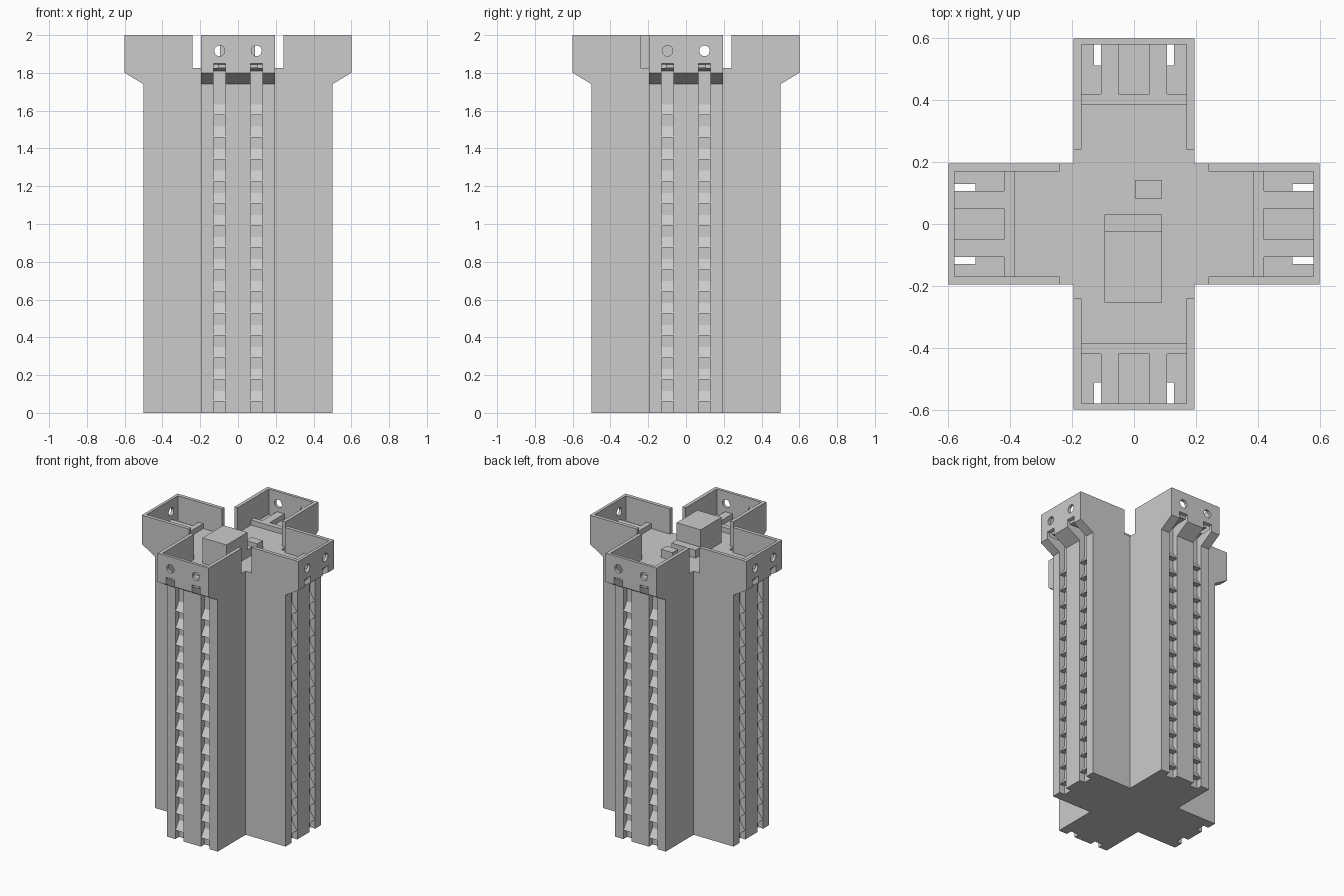
import bpy, bmesh, math
from mathutils import Matrix, Vector

if "Cube" in bpy.data.objects:
    bpy.data.objects.remove(bpy.data.objects["Cube"])

W, WI = 0.195, 0.17          # outer / inner half width of an arm
DECK, STEP = 1.825, 1.86     # roof deck and raised step heights


def make(name, bm):
    bmesh.ops.recalc_face_normals(bm, faces=bm.faces)
    me = bpy.data.meshes.new(name)
    bm.to_mesh(me)
    bm.free()
    ob = bpy.data.objects.new(name, me)
    bpy.context.collection.objects.link(ob)
    return ob


def prism(bm, profile, t0, t1, turn=0):
    """Extrude a (radial, z) profile sideways from t0 to t1, then turn about z."""
    rot = Matrix.Rotation(turn * math.pi / 2, 3, 'Z')
    a = [bm.verts.new(rot @ Vector((r, t0, z))) for r, z in profile]
    b = [bm.verts.new(rot @ Vector((r, t1, z))) for r, z in profile]
    bm.faces.new(a)
    bm.faces.new(b[::-1])
    n = len(a)
    for i in range(n):
        bm.faces.new((a[i], b[i], b[(i + 1) % n], a[(i + 1) % n]))


def box(bm, x0, x1, y0, y1, z0, z1, turn=0):
    prism(bm, [(x0, z0), (x1, z0), (x1, z1), (x0, z1)], y0, y1, turn)


def solid(name, fn, *args):
    bm = bmesh.new()
    fn(bm, *args)
    return make(name, bm)


def combine(target, other, op):
    mod = target.modifiers.new("bool", 'BOOLEAN')
    mod.operation, mod.solver, mod.object = op, 'EXACT', other
    bpy.context.view_layer.objects.active = target
    bpy.ops.object.modifier_apply(modifier=mod.name)
    bpy.data.objects.remove(other)


# Cross-shaped tower: two crossing arms with flared tops
half = [(0.5, 0), (0.5, 1.74), (0.6, 1.8), (0.6, 2)]
outline = half + [(-r, z) for r, z in reversed(half)]
tower = solid("tower", prism, outline, -W, W)
combine(tower, solid("arm", prism, outline, -W, W, 1), 'UNION')

# Hollow roof behind the parapet
for t in range(2):
    combine(tower, solid("hollow", box, -0.58, 0.58, -WI, WI, DECK, 2.1, t), 'DIFFERENCE')

# Gaps in the parapet at the four inner corners
for t in range(4):
    combine(tower, solid("gap", box, 0.15, 0.24, 0.15, 0.24, DECK, 2.1, t), 'DIFFERENCE')

# Vertical channels running up through the flare, and round parapet holes
slot = [(0.46, -0.05), (0.62, -0.05), (0.62, 1.856), (0.6, 1.85), (0.46, 1.81)]
for t in range(4):
    for c in (-0.098, 0.098):
        combine(tower, solid("slot", prism, slot, c - 0.032, c + 0.032, t), 'DIFFERENCE')
        bm = bmesh.new()
        m = (Matrix.Rotation(t * math.pi / 2, 4, 'Z') @ Matrix.Translation((0.59, c, 1.917))
             @ Matrix.Rotation(math.pi / 2, 4, 'Y'))
        bmesh.ops.create_cone(bm, cap_ends=True, segments=20, radius1=0.028,
                              radius2=0.028, depth=0.06, matrix=m)
        combine(tower, make("hole", bm), 'DIFFERENCE')

# Wedge rungs inside the channels
bm = bmesh.new()
for t in range(4):
    for c in (-0.098, 0.098):
        for i in range(14):
            z = 0.06 + i * 0.1166
            prism(bm, [(0.455, z), (0.497, z), (0.46, z + 0.056), (0.455, z + 0.056)],
                  c - 0.032, c + 0.032, t)
make("channel_rungs", bm)

# Raised step with two tongues at the end of every arm
bm = bmesh.new()
for t in range(4):
    box(bm, 0.385, 0.42, -WI, WI, DECK, STEP, t)
    for s in (-1, 1):
        y0, y1 = sorted((s * 0.05, s * 0.107))
        box(bm, 0.42, 0.58, y0, y1, DECK, STEP, t)
make("firing_steps", bm)

# Roof house, its low annex and a small box
solid("roof_house", box, -0.095, 0.09, -0.253, -0.025, DECK, 2.0)
solid("roof_house_annex", box, -0.095, 0.09, -0.025, 0.03, DECK, 1.88)
solid("roof_box", box, 0.003, 0.09, 0.082, 0.143, DECK, 1.88)
